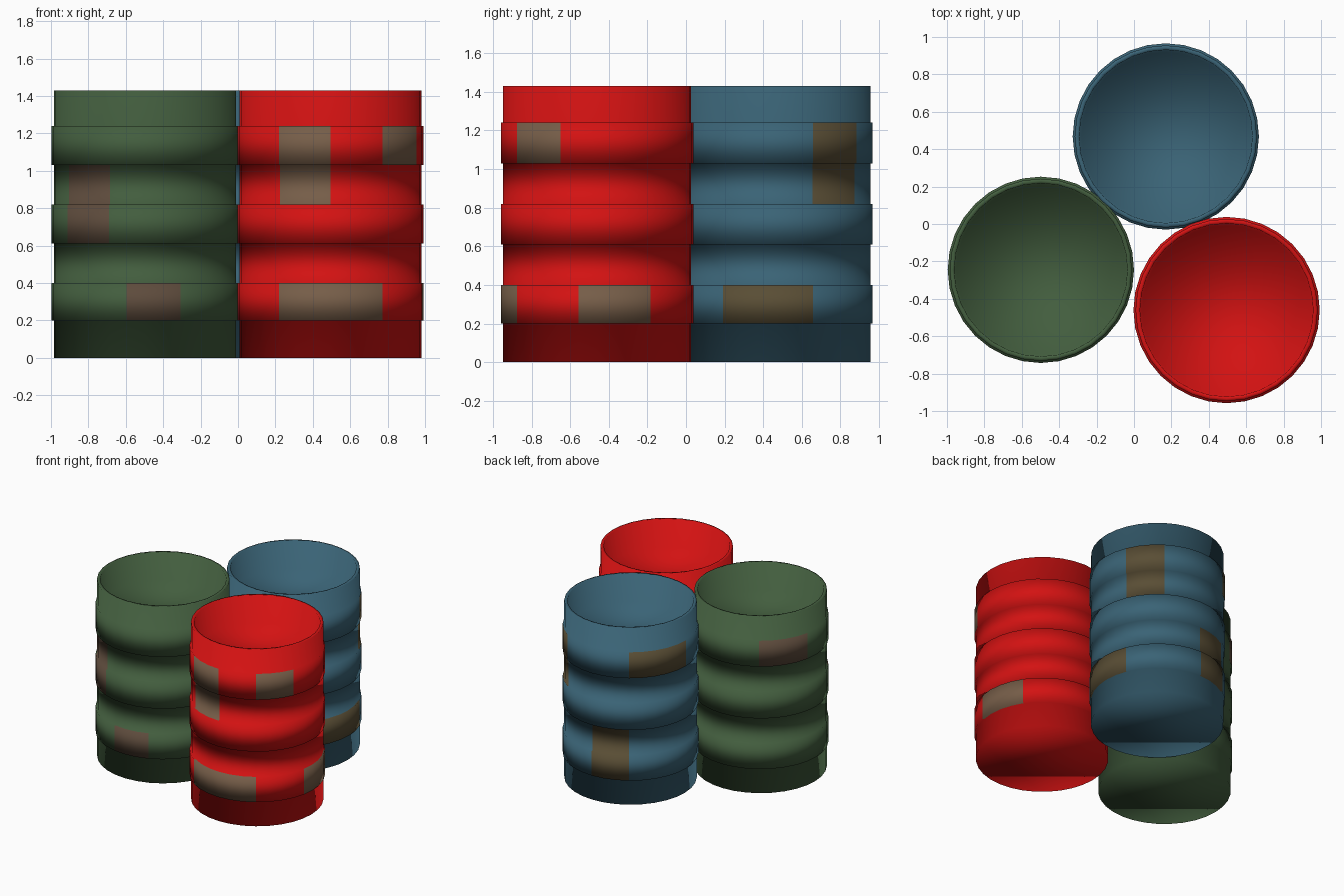
import bpy, bmesh
from math import cos, sin, pi, degrees, atan2

if "Cube" in bpy.data.objects:
    bpy.data.objects.remove(bpy.data.objects["Cube"])

SIDES = 32
# Half section (radius, height): bottom, three raised hoops, rim, recessed lid
PROFILE = [(0.487, 0.0)]
for low, high in ((0.20, 0.40), (0.61, 0.82), (1.03, 1.24)):
    PROFILE += [(0.487, low), (0.498, low), (0.498, high), (0.487, high)]
PROFILE += [(0.487, 1.43), (0.463, 1.43), (0.45, 1.21)]


def material(name, rgb):
    mat = bpy.data.materials.new(name)
    mat.diffuse_color = (*rgb, 1)
    mat.use_nodes = True
    mat.node_tree.nodes["Principled BSDF"].inputs["Base Color"].default_value = mat.diffuse_color
    return mat


def barrel(name, x, y, paint, rust, patches):
    """patches: (start angle, end angle, bottom z, top z) of worn areas"""
    bm = bmesh.new()
    rings = [[bm.verts.new((r * cos(2 * pi * i / SIDES), r * sin(2 * pi * i / SIDES), z))
              for i in range(SIDES)] for r, z in PROFILE]
    # Side wall, hoops, rim and inner wall
    for a, b in zip(rings, rings[1:]):
        for i in range(SIDES):
            j = (i + 1) % SIDES
            bm.faces.new((a[i], a[j], b[j], b[i]))
    # Flat base and sunken lid
    bm.faces.new(rings[0][::-1])
    bm.faces.new(rings[-1])
    # Worn paint on the outer wall
    for f in bm.faces:
        f.smooth = True
        c = f.calc_center_median()
        if c.xy.length < 0.48:
            continue
        ang = degrees(atan2(c.y, c.x))
        for a0, a1, z0, z1 in patches:
            if (ang - a0) % 360 <= a1 - a0 and z0 <= c.z <= z1:
                f.material_index = 1
    mesh = bpy.data.meshes.new(name)
    bm.to_mesh(mesh)
    bm.free()
    mesh.materials.append(material(name + "_paint", paint))
    mesh.materials.append(material(name + "_rust", rust))
    ob = bpy.data.objects.new(name, mesh)
    ob.location = (x, y, 0)
    bpy.context.collection.objects.link(ob)


barrel("red_barrel", 0.495, -0.46, (0.65, 0.006, 0.006), (0.18, 0.11, 0.065),
       [(-129, -53, 0.2, 0.45), (-127, -95, 0.8, 1.24),
        (-16, 31, 0.2, 0.45), (-51, -20, 1.03, 1.24)])
barrel("green_barrel", -0.498, -0.245, (0.055, 0.11, 0.048), (0.11, 0.07, 0.045),
       [(-102, -66, 0.2, 0.45), (-143, -118, 0.6, 1.1), (125, 170, 1.03, 1.24)])
barrel("blue_barrel", 0.17, 0.468, (0.042, 0.125, 0.18), (0.10, 0.075, 0.035),
       [(-32, 28, 0.2, 0.45), (20, 55, 0.8, 1.24),
        (125, 185, 1.03, 1.24), (88, 128, 0.2, 0.6)])
